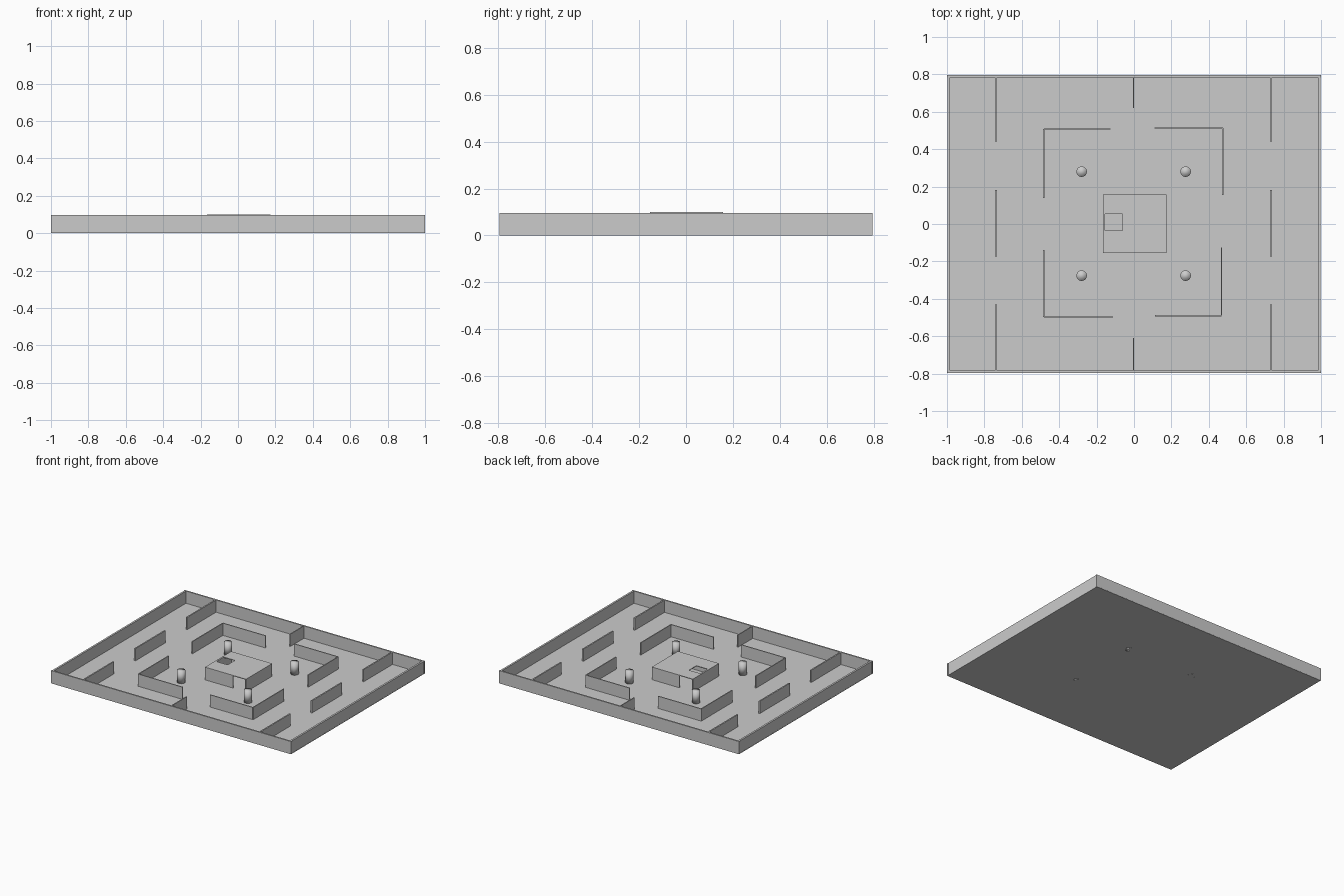
import bpy, bmesh
from mathutils import Matrix, Vector

if "Cube" in bpy.data.objects:
    bpy.data.objects.remove(bpy.data.objects["Cube"])

H = 0.096   # wall height
T = 0.007   # thin wall thickness
Z0 = 0.002


def boxes(name, spans):
    """One object made of boxes given as (x0, x1, y0, y1, z0, z1)."""
    bm = bmesh.new()
    for x0, x1, y0, y1, z0, z1 in spans:
        m = Matrix.Translation(((x0 + x1) / 2, (y0 + y1) / 2, (z0 + z1) / 2)) @ \
            Matrix.Diagonal((x1 - x0, y1 - y0, z1 - z0, 1))
        bmesh.ops.create_cube(bm, size=1, matrix=m)
    me = bpy.data.meshes.new(name)
    bm.to_mesh(me)
    bm.free()
    ob = bpy.data.objects.new(name, me)
    bpy.context.collection.objects.link(ob)
    return ob


def wall_x(x0, x1, y, t=T):
    return (x0, x1, y - t / 2, y + t / 2, Z0, H)


def wall_y(x, y0, y1, t=T):
    return (x - t / 2, x + t / 2, y0, y1, Z0, H)


# floor slab
boxes("floor", [(-0.998, 0.998, -0.795, 0.795, 0, 0.004)])

# perimeter walls
boxes("outer_walls", [wall_x(-1, 1, s * 0.79, 0.011) for s in (-1, 1)]
      + [wall_y(s * 0.99, -0.79, 0.79, 0.014) for s in (-1, 1)])

# side partitions, three per side
boxes("side_partitions", [wall_y(x, a, b, 0.01) for x in (-0.737, 0.733)
                          for a, b in ((0.44, 0.787), (-0.175, 0.182), (-0.787, -0.43))])

# short stubs on the centre line
boxes("centre_stubs", [wall_y(-0.003, 0.62, 0.787), wall_y(-0.003, -0.787, -0.61)])

# L-shaped corner walls around the room: corner, free end in x, free end in y
corners = [(-0.482, 0.508, -0.125, 0.14), (0.475, 0.513, 0.11, 0.155),
           (-0.482, -0.497, -0.113, -0.14), (0.468, -0.49, 0.112, -0.125)]
for i, (cx, cy, ex, ey) in enumerate(corners):
    boxes("corner_wall_%d" % (i + 1), [wall_x(min(cx, ex), max(cx, ex), cy),
                                       wall_y(cx, min(cy, ey), max(cy, ey))])

# middle room walls with two doorways at opposite corners
boxes("room_walls", [wall_y(-0.163, -0.153, 0.155), wall_y(0.171, -0.153, 0.155),
                     wall_x(-0.163, 0.065, -0.15), wall_x(-0.055, 0.171, 0.152)])

# room roof with hatch opening
roof = boxes("room_roof", [(-0.167, 0.175, -0.154, 0.157, H - 0.001, 0.1)])
cutter = boxes("hatch_cutter", [(-0.155, -0.062, -0.035, 0.053, 0.05, 0.15)])
cutter.hide_render = True
cutter.hide_viewport = True
cut = roof.modifiers.new("hatch", 'BOOLEAN')
cut.operation = 'DIFFERENCE'
cut.object = cutter

# four smooth round pillars
for i, (x, y) in enumerate([(a, b) for a in (-0.28, 0.276) for b in (-0.276, 0.28)]):
    bpy.ops.mesh.primitive_cylinder_add(vertices=32, radius=0.028, depth=0.094,
                                        location=(x, y, 0.047))
    pillar = bpy.context.object
    pillar.name = "pillar_%d" % (i + 1)
    bpy.ops.object.shade_smooth()
